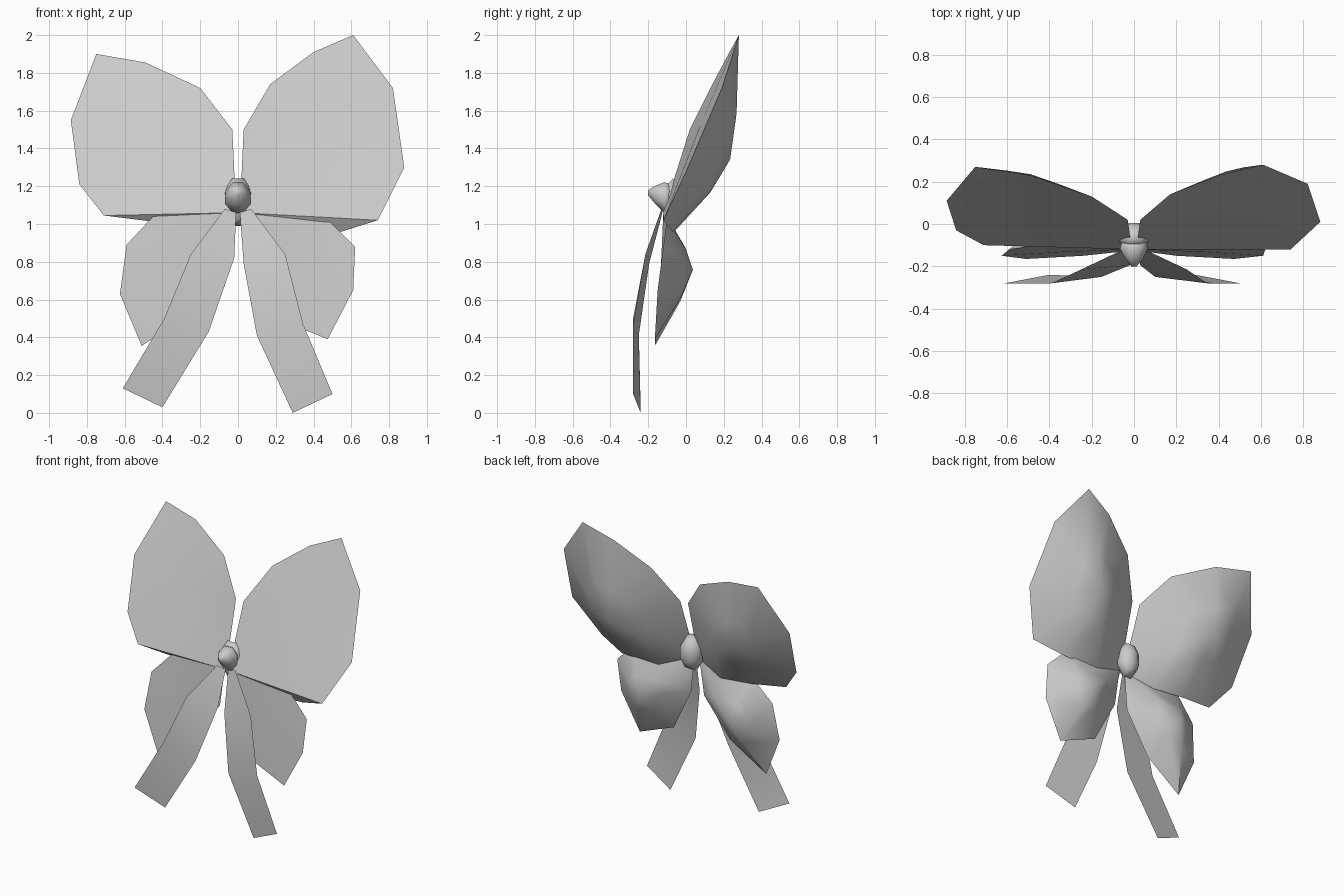
import bpy, bmesh, math
from mathutils import Vector

cube = bpy.data.objects.get("Cube")
if cube:
    bpy.data.objects.remove(cube, do_unlink=True)

grey = bpy.data.materials.new("plain_grey")
grey.use_nodes = True
grey.diffuse_color = (0.6, 0.6, 0.6, 1)
grey.node_tree.nodes["Principled BSDF"].inputs["Base Color"].default_value = (0.6, 0.6, 0.6, 1)


def finish(name, bm, angle=50):
    mesh = bpy.data.meshes.new(name)
    bm.to_mesh(mesh)
    bm.free()
    mesh.materials.append(grey)
    ob = bpy.data.objects.new(name, mesh)
    bpy.context.scene.collection.objects.link(ob)
    bpy.ops.object.select_all(action="DESELECT")
    ob.select_set(True)
    bpy.context.view_layer.objects.active = ob
    bpy.ops.object.shade_smooth_by_angle(angle=math.radians(angle))
    return ob


def loop(name, front, under, bulge):
    """Puffed loop: a nearly flat front, an underside fold and a domed back."""
    bm = bmesh.new()
    pts = [Vector(p) for p in front]
    mid = sum(pts, Vector()) / len(pts)
    bulge = Vector(bulge)
    rim = [bm.verts.new(p) for p in pts]
    low = [bm.verts.new(p) for p in under]
    centre = bm.verts.new(mid)
    n = len(rim)
    for i in range(n):
        bm.faces.new((rim[i], rim[(i + 1) % n], centre))
    if low:
        bm.faces.new([rim[0], rim[-1]] + low)
    # Domed back: rim, inner ring, peak
    outer = rim + low
    ring = [bm.verts.new(mid + (v.co - mid) * 0.4 + bulge * 0.7) for v in outer]
    peak = bm.verts.new(mid + bulge)
    m = len(outer)
    for i in range(m):
        j = (i + 1) % m
        bm.faces.new((outer[i], outer[j], ring[j], ring[i]))
        bm.faces.new((ring[i], ring[j], peak))
    bmesh.ops.recalc_face_normals(bm, faces=bm.faces)
    return finish(name, bm)


# Upper loops, each opened at a slightly different angle
loop("upper_loop_left",
     [(.01, -.12, 1.06), (.03, .02, 1.5), (.17, .14, 1.74), (.40, .23, 1.91),
      (.61, .28, 2.0), (.82, .19, 1.72), (.88, .01, 1.30), (.74, -.12, 1.02)],
     [(.55, -.07, .96), (.25, -.07, .95)], (0, .155, -.19))
loop("upper_loop_right",
     [(-.01, -.12, 1.06), (-.03, .02, 1.5), (-.20, .13, 1.72), (-.49, .23, 1.855),
      (-.75, .27, 1.90), (-.885, .11, 1.55), (-.84, -.03, 1.21), (-.71, -.10, 1.045)],
     [(-.47, -.07, 1.015), (-.22, -.07, .99)], (0, .15, -.09))

# Lower loops
loop("lower_loop_left",
     [(.02, -.12, 1.06), (.47, -.10, 1.03), (.62, -.12, .88), (.61, -.15, .65),
      (.475, -.165, .39), (.20, -.15, .50), (.05, -.13, .80)],
     [], (0, .17, 0))
loop("lower_loop_right",
     [(-.02, -.12, 1.06), (-.45, -.10, 1.04), (-.59, -.12, .89), (-.625, -.15, .63),
      (-.51, -.165, .355), (-.24, -.15, .53), (-.05, -.13, .80)],
     [], (0, .17, 0))


def ribbon(name, left_edge, right_edge):
    """Thin sheet between two edges, facing the front."""
    bm = bmesh.new()
    a = [bm.verts.new(p) for p in left_edge]
    b = [bm.verts.new(p) for p in right_edge]
    for i in range(len(a) - 1):
        bm.faces.new((a[i], a[i + 1], b[i + 1], b[i]))
    return finish(name, bm)


# Hanging ribbon ends
ribbon("ribbon_end_left",
       [(.01, -.125, 1.06), (.03, -.195, .79), (.10, -.25, .41), (.29, -.24, 0)],
       [(.07, -.13, 1.08), (.25, -.215, .84), (.345, -.28, .47), (.50, -.28, .10)])
ribbon("ribbon_end_right",
       [(-.07, -.13, 1.08), (-.25, -.215, .84), (-.39, -.28, .50), (-.61, -.28, .13)],
       [(-.01, -.125, 1.06), (-.02, -.195, .82), (-.155, -.25, .43), (-.40, -.24, .03)])


def knot(name, rings):
    """Eight-sided knot skinned along y; each ring is (y, z, radius x, radius z)."""
    bm = bmesh.new()
    rows = []
    for y, z, rx, rz in rings:
        rows.append([bm.verts.new((rx * math.cos(t), y, z + rz * math.sin(t)))
                     for t in [math.tau * (k + 0.5) / 8 for k in range(8)]])
    for r, s in zip(rows, rows[1:]):
        for k in range(8):
            j = (k + 1) % 8
            bm.faces.new((r[k], r[j], s[j], s[k]))
    bm.faces.new(rows[0])
    bm.faces.new(rows[-1])
    bmesh.ops.recalc_face_normals(bm, faces=bm.faces)
    return finish(name, bm, 80)


# Centre knot, front and back
knot("knot_front", [(-.20, 1.165, .014, .014), (-.165, 1.155, .045, .05),
                    (-.115, 1.14, .072, .088), (-.08, 1.14, .06, .075)])
knot("knot_back", [(-.11, 1.115, .05, .09), (-.07, 1.115, .085, .135),
                   (-.02, 1.115, .065, .10), (.005, 1.115, .03, .05)])
